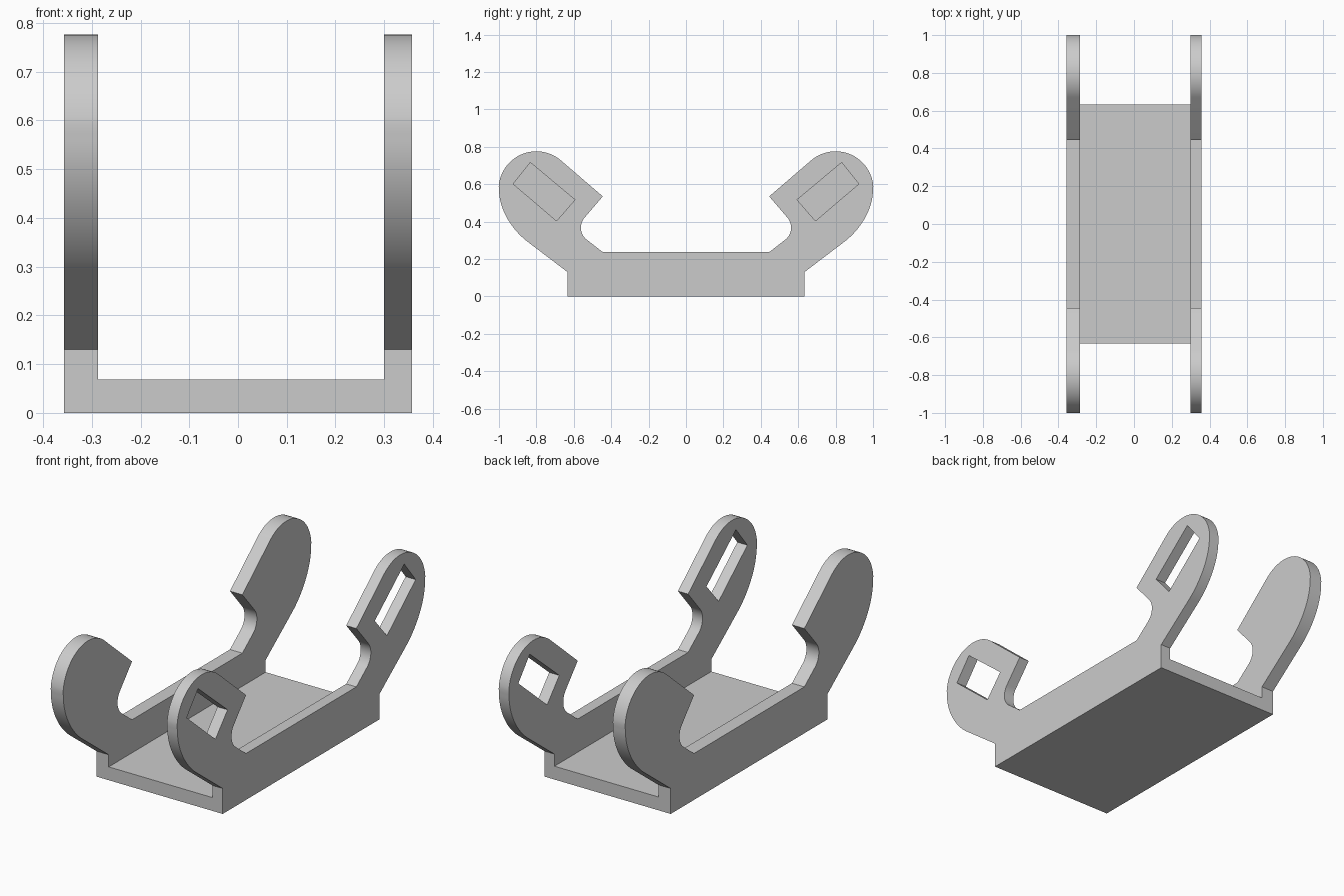
import bpy, bmesh, math
from mathutils import Vector
from mathutils.geometry import interpolate_bezier

if "Cube" in bpy.data.objects:
    bpy.data.objects.remove(bpy.data.objects["Cube"], do_unlink=True)

grey = bpy.data.materials.new("plain grey")
grey.use_nodes = True
COLOUR = (0.6, 0.6, 0.6, 1)
grey.diffuse_color = COLOUR
grey.node_tree.nodes["Principled BSDF"].inputs["Base Color"].default_value = COLOUR


def arc(cy, cz, r, start, end, steps):
    """Points on a circle in the side plane, angles in degrees."""
    angles = [math.radians(start + (end - start) * i / steps) for i in range(steps + 1)]
    return [(cy + r * math.cos(a), cz + r * math.sin(a)) for a in angles]


def prism(name, profile, x0, x1):
    """Extrude a (y, z) outline from x0 to x1."""
    bm = bmesh.new()
    face = bm.faces.new([bm.verts.new((x0, y, z)) for y, z in profile])
    side = bmesh.ops.extrude_face_region(bm, geom=[face])["geom"]
    bmesh.ops.translate(bm, vec=(x1 - x0, 0, 0),
                        verts=[g for g in side if isinstance(g, bmesh.types.BMVert)])
    bmesh.ops.recalc_face_normals(bm, faces=bm.faces)
    mesh = bpy.data.meshes.new(name)
    bm.to_mesh(mesh)
    bm.free()
    mesh.materials.append(grey)
    obj = bpy.data.objects.new(name, mesh)
    bpy.context.collection.objects.link(obj)
    return obj


def mirrored(points):
    return [(-y, z) for y, z in reversed(points)]


def combine(target, other, operation):
    """Apply a boolean, then drop the tool object."""
    mod = target.modifiers.new(operation, 'BOOLEAN')
    mod.object, mod.operation, mod.solver = other, operation, 'EXACT'
    bpy.context.view_layer.objects.active = target
    bpy.ops.object.modifier_apply(modifier=mod.name)
    bpy.data.objects.remove(other, do_unlink=True)


# Half outline of a side wall: base, swept arm, round head, notch
BASE_Y = 0.633
curve = interpolate_bezier(Vector((0.85, 0.295)), Vector((0.915, 0.345)),
                           Vector((1.0, 0.45)), Vector((1.0, 0.574)), 20)
half = [(BASE_Y, 0), (BASE_Y, 0.13)]
half += [(p[0], p[1]) for p in curve]
half += arc(0.80, 0.574, 0.202, 0, 130, 28)[1:]
half += [(0.445, 0.535)]
half += arc(0.48, 0.368, 0.082, 40.5, -48.6, 14)
half += [(0.445, 0.237)]
outline = half + mirrored(half)

# Side walls and floor
frame = prism("bracket_frame", outline, -0.357, -0.287)
right_wall = prism("slotted_wall", outline, 0.300, 0.357)
floor = prism("floor", [(-BASE_Y, 0), (BASE_Y, 0), (BASE_Y, 0.068), (-BASE_Y, 0.068)],
              -0.287, 0.300)

# Strap slots through both arms of one wall
slot = [(0.832, 0.716), (0.924, 0.602), (0.692, 0.404), (0.594, 0.517)]
for name, points in (("back_slot", slot), ("front_slot", mirrored(slot))):
    combine(right_wall, prism(name, points, 0.25, 0.4), 'DIFFERENCE')

# Join into one solid and clear flat seams
combine(frame, floor, 'UNION')
combine(frame, right_wall, 'UNION')
bm = bmesh.new()
bm.from_mesh(frame.data)
bmesh.ops.remove_doubles(bm, verts=bm.verts, dist=0.0005)
bmesh.ops.dissolve_limit(bm, angle_limit=math.radians(0.5), verts=bm.verts, edges=bm.edges)
bm.to_mesh(frame.data)
bm.free()

frame.select_set(True)
bpy.context.view_layer.objects.active = frame
bpy.ops.object.shade_smooth_by_angle(angle=math.radians(30))
